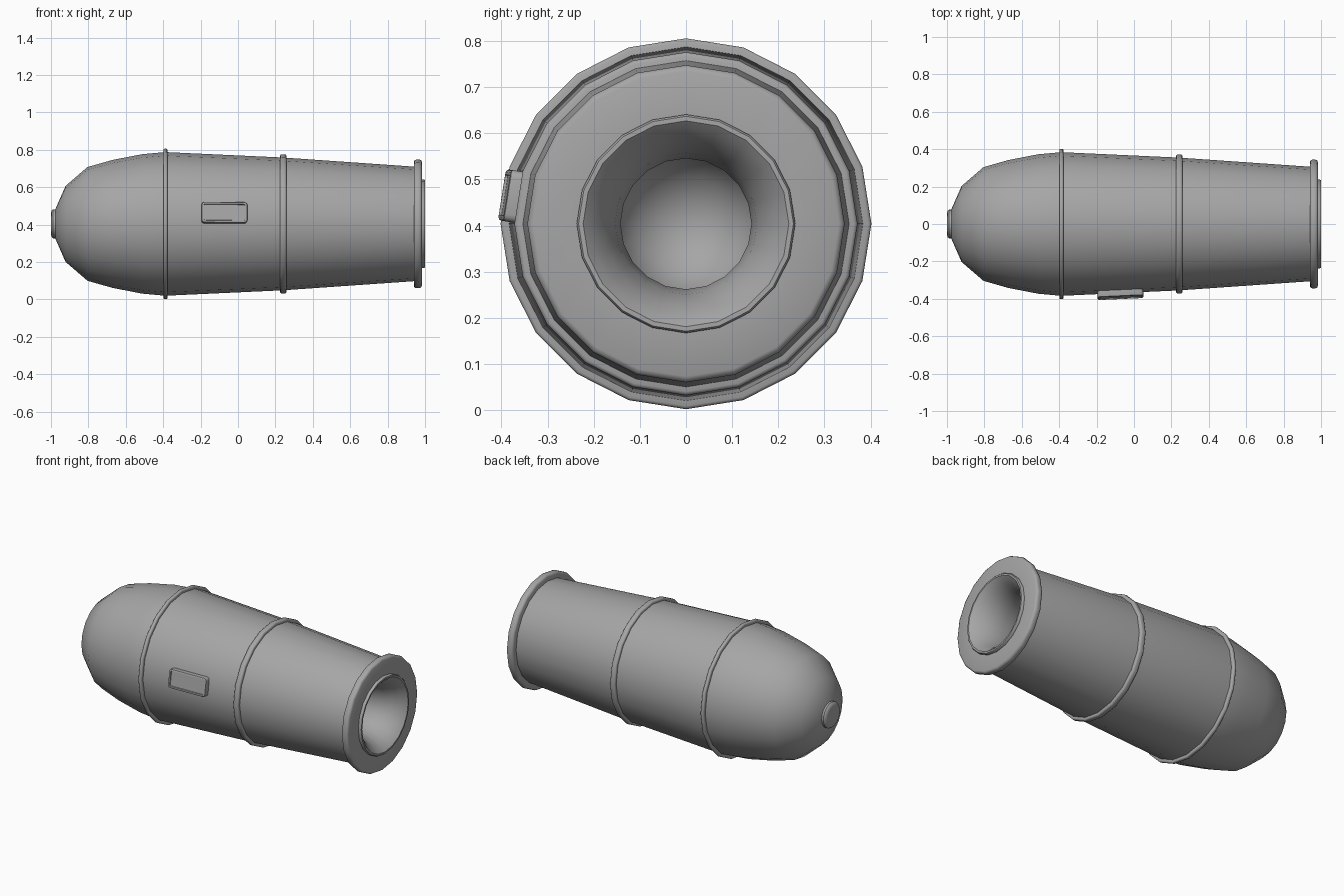
import bpy, bmesh, math
from mathutils import Matrix, Vector

cube = bpy.data.objects.get("Cube")
if cube:
    bpy.data.objects.remove(cube, do_unlink=True)

AXIS_Z = 0.404   # height of the barrel's axis
SIDES = 20

metal = bpy.data.materials.new("grey metal")
metal.use_nodes = True
GREY = (0.38, 0.38, 0.38, 1)
metal.diffuse_color = GREY
metal.node_tree.nodes["Principled BSDF"].inputs["Base Color"].default_value = GREY


def finish(name, bm, angle):
    bmesh.ops.recalc_face_normals(bm, faces=bm.faces)
    mesh = bpy.data.meshes.new(name)
    bm.to_mesh(mesh)
    bm.free()
    mesh.materials.append(metal)
    obj = bpy.data.objects.new(name, mesh)
    bpy.context.collection.objects.link(obj)
    bpy.ops.object.select_all(action='DESELECT')
    obj.select_set(True)
    bpy.context.view_layer.objects.active = obj
    bpy.ops.object.shade_smooth_by_angle(angle=math.radians(angle))
    return obj


def lathe(name, profile, closed=False, angle=40):
    """Turn a profile of (x, radius) points around the barrel's axis."""
    bm = bmesh.new()
    rings = []
    for x, r in profile:
        if r == 0:
            rings.append([bm.verts.new((x, 0, AXIS_Z))] * SIDES)
            continue
        ring = []
        for i in range(SIDES):
            a = 2 * math.pi * i / SIDES
            ring.append(bm.verts.new((x, r * math.sin(a), AXIS_Z + r * math.cos(a))))
        rings.append(ring)
    pairs = list(zip(rings, rings[1:]))
    if closed:
        pairs.append((rings[-1], rings[0]))
    for a, b in pairs:
        for i in range(SIDES):
            j = (i + 1) % SIDES
            corners = list(dict.fromkeys((a[i], a[j], b[j], b[i])))
            bm.faces.new(corners)
    return finish(name, bm, angle)


def hoop(name, x0, x1, inner, outer, round_off):
    """A ring around the barrel with rounded outer corners."""
    k = round_off * 0.3
    lathe(name, [(x0, inner), (x0, outer - round_off), (x0 + k, outer - k),
                 (x0 + round_off, outer), (x1 - round_off, outer),
                 (x1 - k, outer - k), (x1, outer - round_off), (x1, inner)],
          closed=True, angle=50)


# Barrel: rounded breech, tapering tube, raised muzzle lip and flared bore
lathe("barrel", [
    (-0.976, 0), (-0.976, 0.08), (-0.922, 0.203), (-0.805, 0.304),
    (-0.671, 0.342), (-0.511, 0.373), (-0.388, 0.384), (0.24, 0.355),
    (0.945, 0.306), (0.975, 0.300), (0.978, 0.237), (0.995, 0.237),
    (1.0, 0.233), (1.0, 0.223), (0.985, 0.207), (0.95, 0.180),
    (0.89, 0.154), (0.82, 0.142), (0.74, 0.150), (0.64, 0.165),
    (0.55, 0.150), (0.49, 0.105), (0.46, 0.055), (0.45, 0)])

# Breech button
lathe("breech_button", [(-0.97, 0), (-0.97, 0.078), (-0.988, 0.078),
                        (-0.997, 0.070), (-1.0, 0.055), (-1.0, 0)])

# Reinforcing hoops and muzzle flange
hoop("rear_hoop", -0.399, -0.377, 0.37, 0.402, 0.007)
hoop("middle_hoop", 0.225, 0.259, 0.34, 0.372, 0.008)
hoop("muzzle_flange", 0.940, 0.983, 0.23, 0.344, 0.013)

# Side plate: a rounded box lying on one facet, with an inset panel
bm = bmesh.new()
bmesh.ops.create_cube(bm, size=1)
bmesh.ops.scale(bm, vec=(0.245, 0.112, 0.045), verts=bm.verts)
uprights = [e for e in bm.edges
            if abs(e.verts[0].co.z - e.verts[1].co.z) > 0.02]
bmesh.ops.bevel(bm, geom=uprights, offset=0.016, segments=3,
                affect='EDGES', profile=0.5)
top = max(bm.faces, key=lambda f: f.calc_center_median().z)
bmesh.ops.bevel(bm, geom=list(top.edges), offset=0.006, segments=2,
                affect='EDGES', profile=0.5)
top = max(bm.faces, key=lambda f: f.calc_center_median().z)
bmesh.ops.inset_region(bm, faces=[top], thickness=0.006)
bmesh.ops.inset_region(bm, faces=[top], thickness=0.002, depth=-0.006)
tilt = math.radians(9)
out = Vector((math.sin(math.radians(2.7)), -math.cos(tilt), math.sin(tilt))).normalized()
up = out.cross(Vector((1, 0, 0))).normalized() * -1
along = up.cross(out)
rot = Matrix((along, up, out)).transposed().to_4x4()
centre = Vector((-0.073, 0, AXIS_Z)) + Vector((0, -math.cos(tilt), math.sin(tilt))) * 0.376
bmesh.ops.transform(bm, matrix=Matrix.Translation(centre) @ rot, verts=bm.verts)
finish("side_plate", bm, 35)
